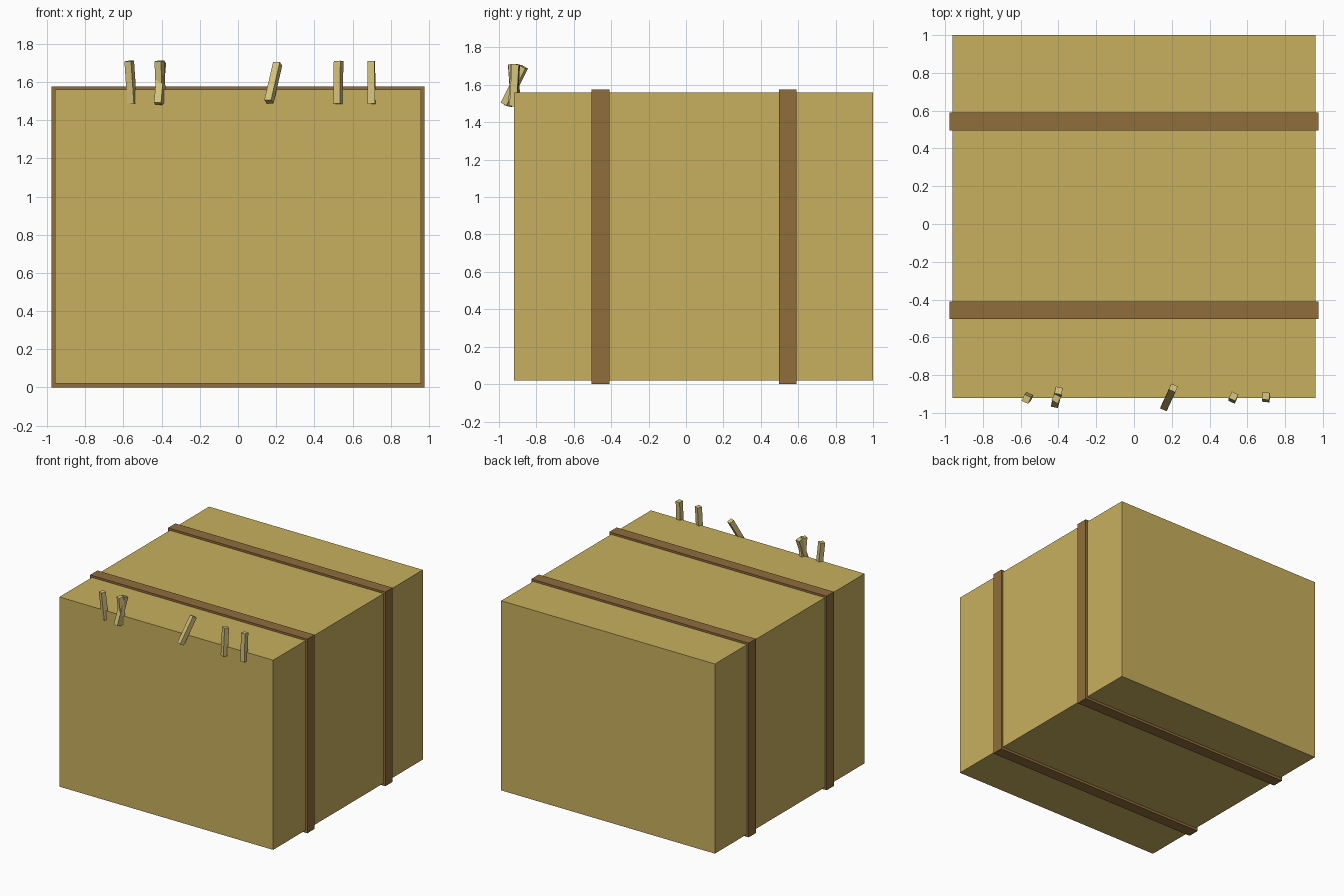
import bpy, bmesh, math
from mathutils import Matrix, Vector

if "Cube" in bpy.data.objects:
    bpy.data.objects.remove(bpy.data.objects["Cube"])


def material(name, rgb):
    m = bpy.data.materials.new(name)
    m.diffuse_color = (*rgb, 1)
    m.use_nodes = True
    m.node_tree.nodes["Principled BSDF"].inputs["Base Color"].default_value = m.diffuse_color
    return m


HAY = material("hay", (0.578, 0.434, 0.112))
STRAW = material("straw", (0.66, 0.54, 0.20))
BAND = material("band", (0.275, 0.153, 0.045))


def add_object(name, bm, mat):
    me = bpy.data.meshes.new(name)
    bm.to_mesh(me)
    bm.free()
    me.materials.append(mat)
    ob = bpy.data.objects.new(name, me)
    bpy.context.collection.objects.link(ob)
    return ob


def add_box(bm, lo, hi):
    lo, hi = Vector(lo), Vector(hi)
    mat = Matrix.Translation((lo + hi) / 2) @ Matrix.Diagonal((*(hi - lo), 1))
    bmesh.ops.create_cube(bm, size=1, matrix=mat)


# Main bale
bm = bmesh.new()
add_box(bm, (-0.96, -0.92, 0.02), (0.96, 1.0, 1.56))
add_object("bale", bm, HAY)

# Two bands wrapped around the bale, each made of four strips
X, TOP, T = 0.976, 1.576, 0.02
for name, y in (("front_band", -0.457), ("back_band", 0.543)):
    y0, y1 = y - 0.047, y + 0.047
    bm = bmesh.new()
    add_box(bm, (-X, y0, TOP - T), (X, y1, TOP))
    add_box(bm, (-X, y0, 0), (X, y1, T))
    for s in (-X, X - T):
        add_box(bm, (s, y0, T), (s + T, y1, TOP - T))
    add_object(name, bm, BAND)

# Loose straws on the top front edge: bottom centre, top centre, yaw in degrees
straws = [
    ((-0.555, -0.911, 1.487), (-0.57, -0.927, 1.71), -25),
    ((-0.418, -0.953, 1.487), (-0.399, -0.882, 1.703), -12),
    ((-0.403, -0.908, 1.487), (-0.412, -0.925, 1.71), -28),
    ((0.162, -0.968, 1.497), (0.208, -0.868, 1.696), -23),
    ((0.524, -0.926, 1.485), (0.527, -0.912, 1.71), -25),
    ((0.700, -0.924, 1.485), (0.698, -0.911, 1.71), -5),
]
for i, (a, b, yaw) in enumerate(straws):
    a, b = Vector(a), Vector(b)
    axis = b - a
    tilt = Vector((0, 0, 1)).rotation_difference(axis).to_matrix().to_4x4()
    bm = bmesh.new()
    bmesh.ops.create_cube(
        bm, size=1,
        matrix=Matrix.Translation((a + b) / 2) @ tilt
        @ Matrix.Rotation(math.radians(yaw), 4, 'Z')
        @ Matrix.Diagonal((0.038, 0.038, axis.length, 1)))
    add_object(f"straw_{i + 1}", bm, STRAW)
